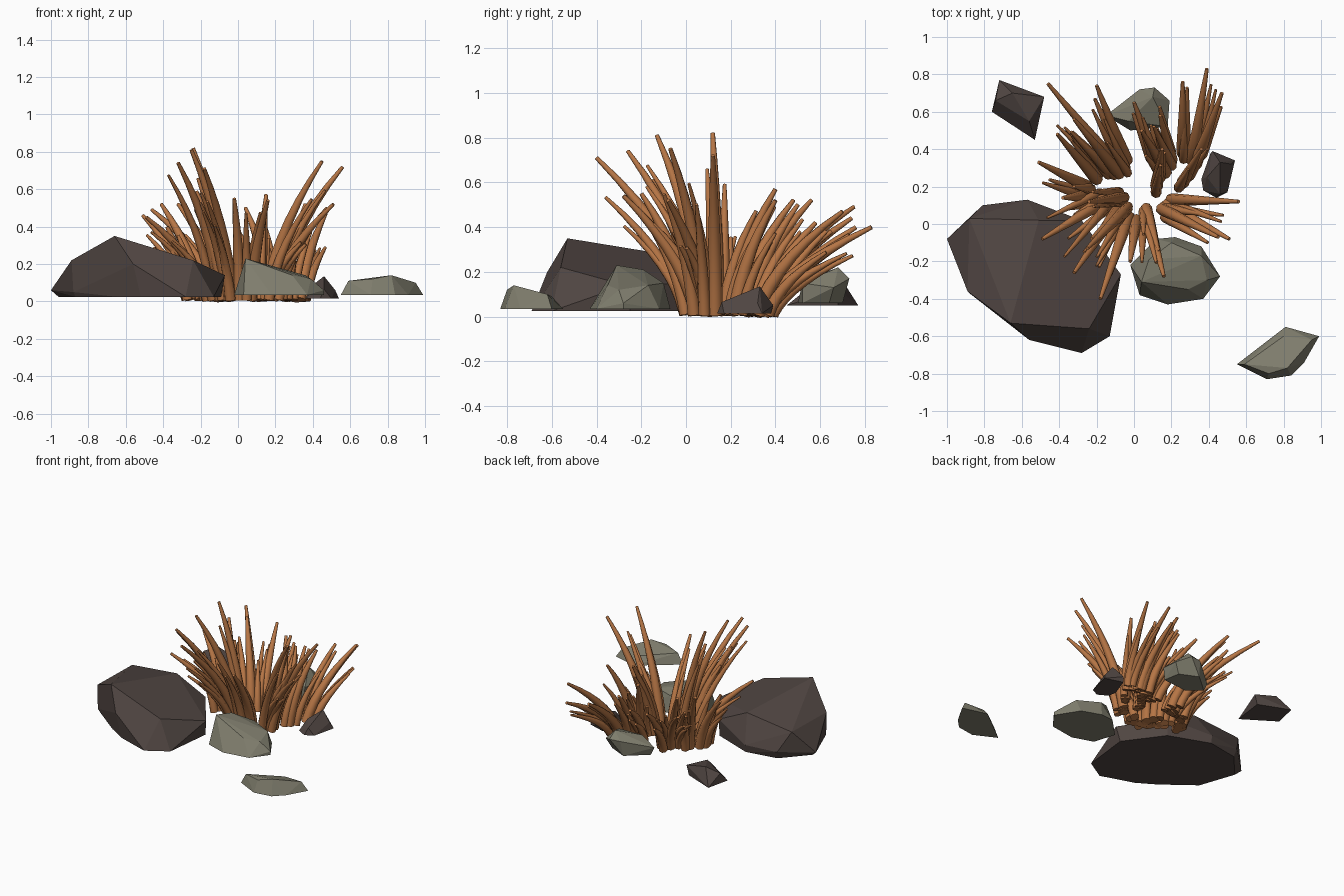
import bpy, bmesh, random
from mathutils import Vector

cube = bpy.data.objects.get("Cube")
if cube:
    bpy.data.objects.remove(cube, do_unlink=True)
random.seed(7)


def make_material(name, color):
    mat = bpy.data.materials.new(name)
    mat.use_nodes = True
    mat.diffuse_color = (*color, 1)
    mat.node_tree.nodes["Principled BSDF"].inputs["Base Color"].default_value = (*color, 1)
    return mat


straw = make_material("dry grass brown", (.47, .18, .06))
pale_stone = make_material("pale grey stone", (.215, .208, .155))
dark_stone = make_material("dark brown stone", (.08, .06, .054))


def add_rock(name, material, bottom, outline, upper):
    """Faceted convex rock: a ground outline plus a few raised corners."""
    bm = bmesh.new()
    for x, y in outline:
        bm.verts.new((x, y, bottom))
    for corner in upper:
        bm.verts.new(corner)
    hull = bmesh.ops.convex_hull(bm, input=bm.verts[:])
    unused = [v for v in hull["geom_interior"] + hull["geom_unused"]
              if isinstance(v, bmesh.types.BMVert)]
    bmesh.ops.delete(bm, geom=list(set(unused)), context='VERTS')
    # merge nearly flat neighbours into broad facets
    bmesh.ops.dissolve_limit(bm, angle_limit=.1, verts=bm.verts[:], edges=bm.edges[:])
    bmesh.ops.recalc_face_normals(bm, faces=bm.faces[:])
    mesh = bpy.data.meshes.new(name)
    bm.to_mesh(mesh)
    bm.free()
    mesh.materials.append(material)
    bpy.context.collection.objects.link(bpy.data.objects.new(name, mesh))


def add_blade(curve, base, tip, thickness):
    """Tapered stalk that rises steeply, then bows outward to its tip."""
    steps = 7
    spline = curve.splines.new('POLY')
    spline.points.add(steps)
    for i, point in enumerate(spline.points):
        t = i / steps
        lean = .35 * t + .65 * t * t
        x = base.x + (tip.x - base.x) * lean
        y = base.y + (tip.y - base.y) * lean
        z = base.z + (tip.z - base.z) * t
        point.co = (x, y, z, 1)
        point.radius = thickness * (1 - .72 * t ** 1.8)


def add_clump(name, blades, fillers):
    """Main blades given as base and tip, each with shorter random companions."""
    curve = bpy.data.curves.new(name, 'CURVE')
    curve.dimensions = '3D'
    curve.bevel_depth = 1
    curve.bevel_resolution = 2
    curve.use_fill_caps = True
    curve.materials.append(straw)
    for bx, by, tx, ty, tz in blades:
        base, tip = Vector((bx, by, .01)), Vector((tx, ty, tz))
        add_blade(curve, base, tip, .034)
        for _ in range(fillers):
            scale = random.uniform(.55, .92)
            shift = Vector((random.uniform(-.05, .05), random.uniform(-.05, .05), 0))
            start = base + shift
            end = start + (tip - base) * scale + shift * .6
            add_blade(curve, start, end, random.uniform(.024, .031))
    obj = bpy.data.objects.new(name, curve)
    bpy.context.collection.objects.link(obj)
    bpy.ops.object.select_all(action='DESELECT')
    obj.select_set(True)
    bpy.context.view_layer.objects.active = obj
    bpy.ops.object.convert(target='MESH')
    bpy.ops.object.shade_smooth_by_angle(angle=1.2)


# Large boulder
add_rock("large_boulder", dark_stone, .025,
         [(-.96, -.1), (-.8, .08), (-.57, .12), (-.28, .01), (-.09, -.25),
          (-.13, -.6), (-.28, -.69), (-.52, -.61), (-.65, -.53), (-.87, -.36)],
         [(-1, -.08, .06), (-.81, .1, .08), (-.57, .13, .08), (-.88, .03, .22),
          (-.88, -.37, .05), (-.89, -.36, .22), (-.66, -.53, .35), (-.51, .02, .26),
          (-.28, .02, .15), (-.07, -.27, .14), (-.24, -.56, .22), (-.56, -.62, .2)])

# Small dark stones
add_rock("dark_stone_back", dark_stone, .05,
         [(-.72, .77), (-.5, .68), (-.53, .45), (-.76, .6)],
         [(-.74, .66, .12), (-.48, .68, .12), (-.65, .7, .16), (-.56, .55, .13)])
add_rock("dark_stone_side", dark_stone, .015,
         [(.41, .38), (.54, .34), (.5, .17), (.44, .14), (.37, .18), (.36, .24)],
         [(.42, .39, .05), (.46, .33, .135), (.52, .32, .06), (.39, .25, .08),
          (.46, .16, .065)])

# Pale stones
add_rock("pale_stone_front", pale_stone, .035,
         [(-.02, -.22), (.03, -.38), (.18, -.43), (.37, -.4), (.46, -.28), (.36, -.12),
          (.22, -.07), (.12, -.08)],
         [(.04, -.31, .23), (.08, -.19, .21), (.2, -.1, .15), (.36, -.17, .14),
          (.39, -.3, .12), (.29, -.35, .14), (.46, -.28, .06)])
add_rock("pale_stone_far", pale_stone, .035,
         [(.55, -.75), (.71, -.83), (.84, -.81), (.91, -.74), (.99, -.6), (.81, -.55)],
         [(.59, -.75, .11), (.72, -.8, .12), (.82, -.77, .14), (.95, -.62, .1),
          (.8, -.6, .09)])
add_rock("pale_stone_back", pale_stone, .06,
         [(-.12, .58), (.02, .7), (.15, .64), (.17, .52), (-.02, .5)],
         [(-.15, .58, .12), (.03, .72, .17), (.11, .73, .17), (.1, .68, .22),
          (.19, .66, .13), (.18, .52, .15), (-.03, .55, .17)])

# Grass, grouped by the way it leans
add_clump("grass_front_left",
          [(-.03, .04, -.18, -.4, .71), (-.09, .07, -.32, -.26, .74),
           (-.04, .08, -.25, -.13, .81), (-.06, .14, -.24, .12, .82),
           (-.16, .12, -.49, -.08, .45)], 3)
add_clump("grass_front_right",
          [(.07, .05, .16, -.28, .54), (.15, .08, .45, -.07, .75), (.2, .13, .56, .12, .72),
           (.18, .1, .51, -.08, .52), (.01, .02, -.02, -.2, .55)], 2)
add_clump("grass_left",
          [(-.25, .2, -.51, .33, .46), (-.2, .24, -.41, .48, .52),
           (-.26, .15, -.38, .14, .4)], 2)
add_clump("grass_back_left",
          [(-.09, .31, -.46, .75, .49), (-.04, .34, -.2, .74, .44),
           (-.08, .27, -.32, .56, .52)], 3)
add_clump("grass_back",
          [(.12, .32, 0, .65, .38), (.17, .28, .04, .5, .5), (.2, .34, .14, .58, .42),
           (.12, .2, .15, .4, .57)], 3)
add_clump("grass_back_right",
          [(.31, .34, .39, .83, .4), (.33, .32, .47, .7, .47), (.26, .38, .26, .76, .4),
           (.26, .22, .36, .4, .52)], 2)
